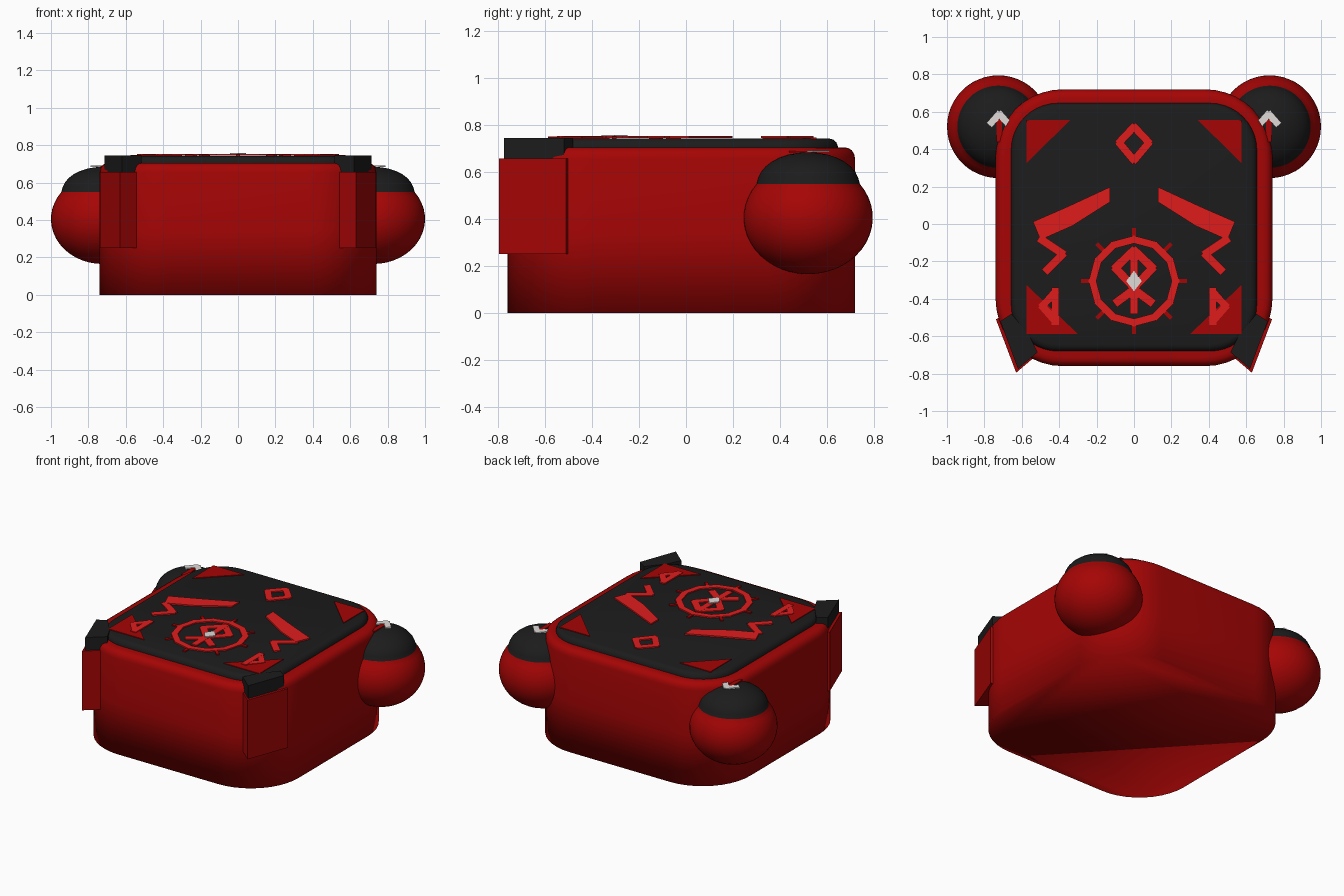
import bpy, bmesh, math
from mathutils import Vector

if "Cube" in bpy.data.objects:
    bpy.data.objects.remove(bpy.data.objects["Cube"])


def material(name, rgb):
    m = bpy.data.materials.new(name)
    m.diffuse_color = (*rgb, 1)
    m.use_nodes = True
    m.node_tree.nodes["Principled BSDF"].inputs["Base Color"].default_value = m.diffuse_color
    return m


RED = material("deep red", (0.38, 0.0015, 0.0015))
BRIGHT = material("bright red", (0.74, 0.012, 0.012))
DARK = material("charcoal", (0.0115, 0.0115, 0.0115))
PALE = material("pale grey", (0.74, 0.71, 0.69))


def finish(name, bm, mats, smooth=False):
    bmesh.ops.recalc_face_normals(bm, faces=bm.faces)
    me = bpy.data.meshes.new(name)
    bm.to_mesh(me)
    bm.free()
    for m in mats:
        me.materials.append(m)
    for p in me.polygons:
        p.use_smooth = smooth
    ob = bpy.data.objects.new(name, me)
    bpy.context.collection.objects.link(ob)
    return ob


def loft(bm, rings, cap=True):
    """Skin a stack of closed point rings."""
    rows = [[bm.verts.new(p) for p in r] for r in rings]
    n = len(rows[0])
    for a, b in zip(rows, rows[1:]):
        for i in range(n):
            bm.faces.new((a[i], a[(i + 1) % n], b[(i + 1) % n], b[i]))
    if cap:
        bm.faces.new(rows[0][::-1])
        bm.faces.new(rows[-1])


def rounded(hx, hy, r, cy, z, steps=10):
    pts = []
    for k, (sx, sy) in enumerate(((1, 1), (-1, 1), (-1, -1), (1, -1))):
        for i in range(steps + 1):
            a = math.pi / 2 * (k + i / steps)
            pts.append((sx * (hx - r) + r * math.cos(a), cy + sy * (hy - r) + r * math.sin(a), z))
    return pts


def plate(bm, pts, z0, z1):
    loft(bm, [[(x, y, z) for x, y in pts] for z in (z0, z1)])


def strokes(bm, path, width, z0, z1):
    """Flat bars along a polyline."""
    for a, b in zip(path, path[1:]):
        a, b = Vector(a), Vector(b)
        d = (b - a).normalized() * width / 2
        n = Vector((-d.y, d.x))
        a, b = a - d * 0.5, b + d * 0.5
        plate(bm, [a + n, a - n, b - n, b + n], z0, z1)


def flip(pts, s):
    return [(x * s, y) for x, y in pts]


# Rounded red body with soft upper rim
bm = bmesh.new()
loft(bm, [rounded(0.74 - i, 0.74 - i, 0.36 - i, -0.02, z) for i, z in
          ((0, 0), (0, 0.35), (0, 0.655), (0.004, 0.675), (0.014, 0.692), (0.03, 0.702), (0.05, 0.705), (0.09, 0.705))])
finish("body", bm, [RED], True)

# Dark raised top panel
bm = bmesh.new()
loft(bm, [rounded(0.657 - i, 0.663 - i, 0.25 - i, -0.017, z) for i, z in
          ((0, 0.69), (0, 0.71), (0.006, 0.726), (0.018, 0.737), (0.035, 0.742))])
panel = finish("top_panel", bm, [DARK])
bpy.context.view_layer.objects.active = panel
panel.select_set(True)
bpy.ops.object.shade_smooth_by_angle(angle=math.radians(40))

# Two-tone round ears, lathed: red ellipsoid and a dark dome
for side, s in (("left", -1), ("right", 1)):
    bm = bmesh.new()
    prof = []
    for i in range(17):
        a = -math.pi / 2 + (math.pi / 2 + 0.645) * i / 16
        prof.append((max(0.275 * math.cos(a), 0.002), 0.405 + 0.24 * math.sin(a)))
    for i in range(1, 9):
        a = math.pi / 2 * i / 8
        prof.append((max(0.217 * math.cos(a), 0.002), 0.549 + 0.135 * math.sin(a)))
    loft(bm, [[(0.725 * s + r * math.cos(t * math.tau / 48), 0.52 + r * math.sin(t * math.tau / 48), z)
               for t in range(48)] for r, z in prof])
    for f in bm.faces:
        f.material_index = int(f.calc_center_median().z > 0.549)
    finish(side + "_ear", bm, [RED, DARK], True)

    # Pale chevron and short red bar on the ear
    c = 0.72 * s
    bm = bmesh.new()
    strokes(bm, [(c - 0.048, 0.535), (c, 0.59), (c + 0.048, 0.535)], 0.038, 0.684, 0.692)
    finish(side + "_ear_chevron", bm, [PALE])
    bm = bmesh.new()
    strokes(bm, [(c, 0.445), (c, 0.55)], 0.03, 0.681, 0.689)
    finish(side + "_ear_bar", bm, [RED])

    # Front corner guards: red block with dark cap
    bm = bmesh.new()
    plate(bm, flip([(0.70, -0.49), (0.738, -0.51), (0.63, -0.795), (0.53, -0.71), (0.56, -0.55)], s), 0.25, 0.657)
    finish(side + "_corner_guard", bm, [RED])
    bm = bmesh.new()
    plate(bm, flip([(0.655, -0.48), (0.715, -0.52), (0.62, -0.775), (0.515, -0.685), (0.56, -0.595)], s), 0.657, 0.7455)
    finish(side + "_guard_cap", bm, [DARK])

    # Corner triangles on the panel
    bm = bmesh.new()
    plate(bm, flip([(0.575, 0.555), (0.342, 0.555), (0.575, 0.325)], s), 0.739, 0.747)
    plate(bm, flip([(0.575, -0.588), (0.30, -0.588), (0.575, -0.326)], s), 0.739, 0.747)
    finish(side + "_corner_triangles", bm, [RED])

    # Bent brow bar
    bm = bmesh.new()
    plate(bm, flip([(0.128, 0.198), (0.128, 0.118), (0.33, -0.01), (0.50, -0.085), (0.54, 0.012), (0.35, 0.095)], s),
          0.744, 0.753)
    finish(side + "_brow", bm, [BRIGHT])

    # Abstract side ornaments: zigzag above, barred diamond below
    bm = bmesh.new()
    strokes(bm, flip([(0.50, -0.08), (0.38, -0.16), (0.47, -0.25)], s), 0.044, 0.744, 0.752)
    strokes(bm, flip([(0.42, -0.35), (0.42, -0.53)], s), 0.04, 0.744, 0.752)
    strokes(bm, flip([(0.42, -0.36), (0.49, -0.44), (0.42, -0.52)], s), 0.04, 0.744, 0.751)
    finish(side + "_ornament", bm, [BRIGHT])

# Diamond ornament at the back of the panel
bm = bmesh.new()
strokes(bm, [(0, 0.52), (0.08, 0.435), (0, 0.34), (-0.08, 0.435), (0, 0.52)], 0.042, 0.744, 0.752)
finish("back_diamond", bm, [BRIGHT])

# Central ring, twelve-sided
bm = bmesh.new()
CY = -0.305
strokes(bm, [(0.222 * math.cos(i * math.tau / 12), CY + 0.222 * math.sin(i * math.tau / 12)) for i in range(13)],
        0.04, 0.744, 0.752)
finish("emblem_ring", bm, [BRIGHT])

# Eight short ticks around the ring
bm = bmesh.new()
for i in range(8):
    a = i * math.tau / 8
    d = Vector((math.cos(a), math.sin(a)))
    strokes(bm, [Vector((0, CY)) + d * 0.225, Vector((0, CY)) + d * 0.278], 0.02, 0.742, 0.750)
finish("ring_ticks", bm, [RED])

# Ornament inside the ring: diamond, bar and lower chevron
bm = bmesh.new()
strokes(bm, [(0, -0.14), (0.10, -0.235), (0, -0.34), (-0.10, -0.235), (0, -0.14)], 0.046, 0.744, 0.751)
strokes(bm, [(0, -0.14), (0, -0.47)], 0.042, 0.744, 0.752)
strokes(bm, [(-0.095, -0.42), (0, -0.35), (0.095, -0.42)], 0.046, 0.744, 0.751)
finish("emblem_centre", bm, [BRIGHT])

# Pale gem in the middle
bm = bmesh.new()
plate(bm, [(0, -0.25), (-0.042, CY), (0, -0.36), (0.042, CY)], 0.75, 0.758)
finish("centre_gem", bm, [PALE])
